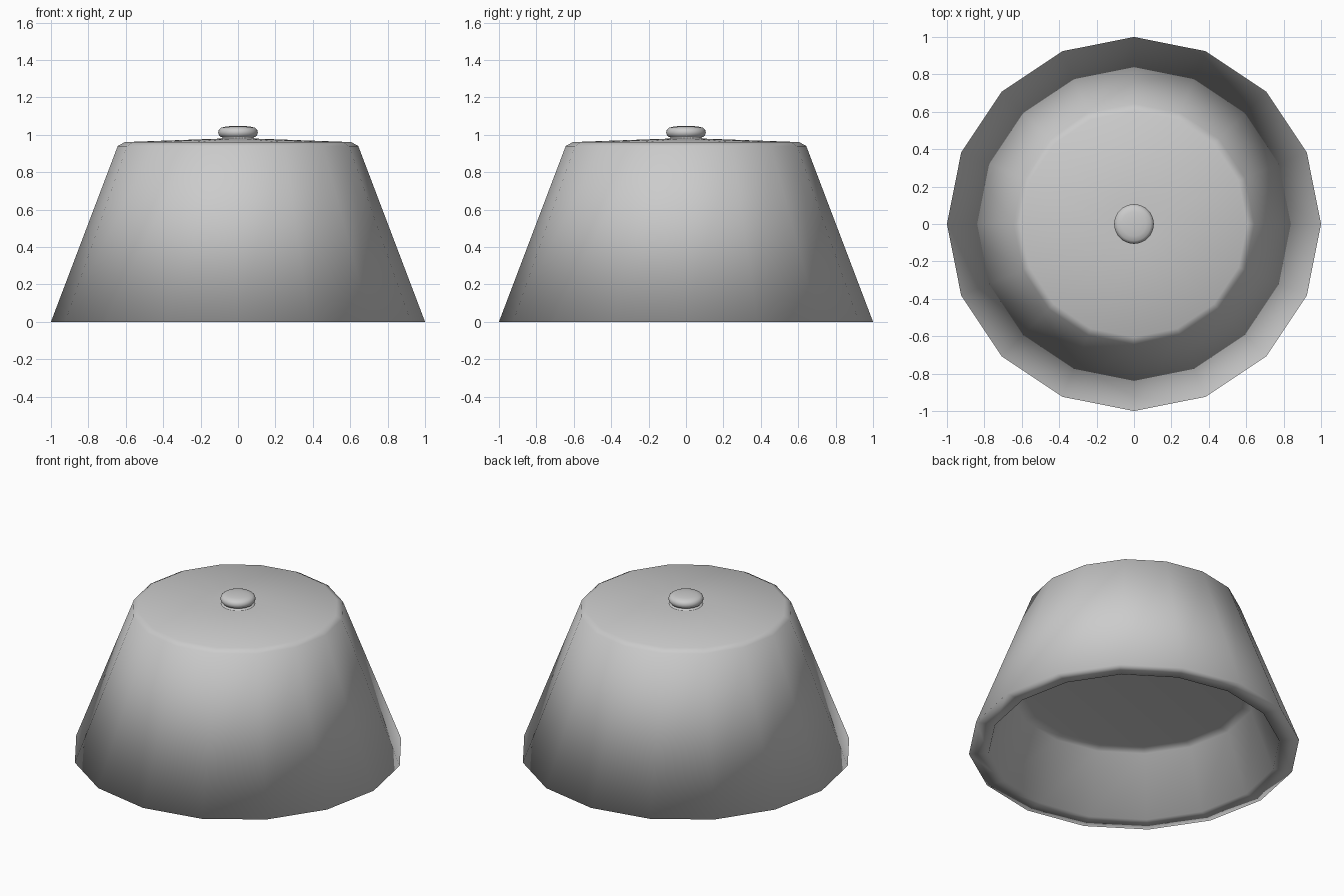
import bpy, bmesh
from math import cos, sin, tau

if "Cube" in bpy.data.objects:
    bpy.data.objects.remove(bpy.data.objects["Cube"])


def lathe(name, profile, sides):
    """Spin an (r, z) profile around z; r = 0 points become poles."""
    bm = bmesh.new()
    rings = []
    for r, z in profile:
        if r == 0:
            rings.append([bm.verts.new((0, 0, z))] * sides)
        else:
            rings.append([bm.verts.new((r * cos(tau * i / sides), r * sin(tau * i / sides), z))
                          for i in range(sides)])
    for a, b in zip(rings, rings[1:]):
        for i in range(sides):
            j = (i + 1) % sides
            corners = list(dict.fromkeys((a[i], a[j], b[j], b[i])))
            bm.faces.new(corners)
    bmesh.ops.recalc_face_normals(bm, faces=bm.faces)
    for f in bm.faces:
        f.smooth = True
    mesh = bpy.data.meshes.new(name)
    bm.to_mesh(mesh)
    bm.free()
    obj = bpy.data.objects.new(name, mesh)
    bpy.context.collection.objects.link(obj)
    return obj


# Hollow tapered cover: inner ceiling, inner wall, flat rim, outer wall, shallow top
lathe("cover", [
    (0, 0.39), (0.67, 0.39), (0.74, 0.38),
    (0.88, 0.0), (1.0, 0.0),
    (0.643, 0.94), (0.605, 0.961), (0.14, 0.978), (0, 0.982),
], 16)

# Rounded knob with a short flared neck
lathe("knob", [
    (0, 0.97), (0.12, 0.976), (0.09, 0.981), (0.08, 0.985),
    (0.095, 0.990), (0.104, 1.002), (0.106, 1.014), (0.102, 1.028),
    (0.09, 1.038), (0.065, 1.044), (0.035, 1.047), (0, 1.048),
], 32)
